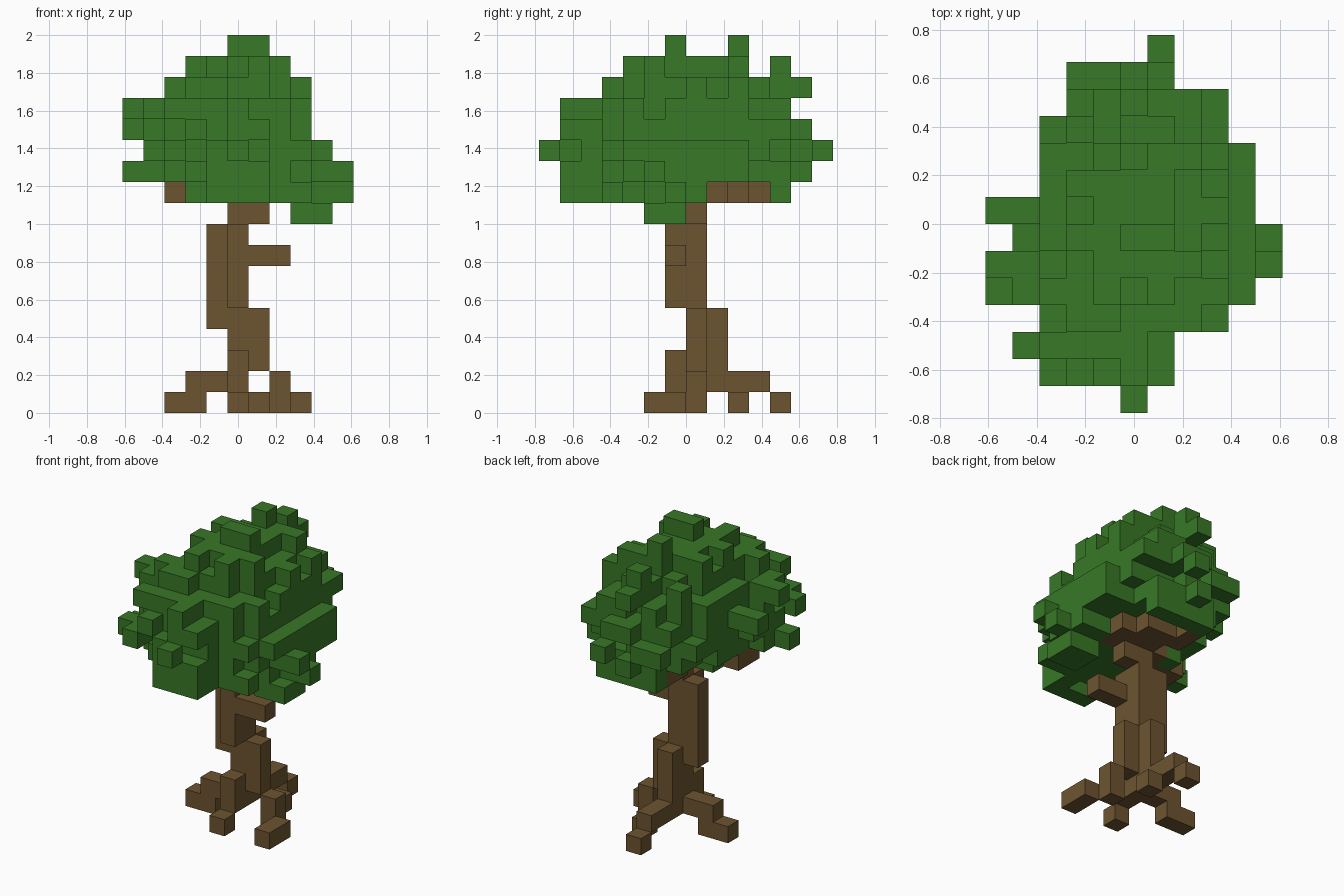
import bpy, bmesh, random
from mathutils import Vector

if "Cube" in bpy.data.objects:
    bpy.data.objects.remove(bpy.data.objects["Cube"])

random.seed(11)
V = 2 / 18                      # block size
NX, NY = 11, 14


def material(name, rgb):
    m = bpy.data.materials.new(name)
    m.diffuse_color = (*rgb, 1)
    m.use_nodes = True
    m.node_tree.nodes["Principled BSDF"].inputs["Base Color"].default_value = m.diffuse_color
    return m


leaf_green = material("leaf_green", (0.039, 0.188, 0.020))
bark_brown = material("bark_brown", (0.152, 0.088, 0.029))


def box(x0, x1, y0, y1, z0, z1):
    """Set of block cells in an inclusive range."""
    return {(x, y, z) for x in range(x0, x1 + 1)
            for y in range(y0, y1 + 1) for z in range(z0, z1 + 1)}


# Roots: four stepped arms and a stub post in front
roots = (box(8, 8, 5, 6, 0, 0) | box(7, 7, 7, 7, 0, 1)       # right
         | box(5, 5, 5, 5, 0, 0) | box(5, 5, 6, 6, 1, 2)     # front
         | box(2, 3, 7, 7, 0, 0) | box(3, 4, 7, 7, 1, 1)     # left
         | box(5, 5, 9, 10, 1, 1) | box(5, 5, 11, 11, 0, 0)  # back
         | box(6, 6, 9, 9, 0, 0))

# Trunk: lower part offset from the upper part
trunk = (box(5, 5, 7, 8, 1, 4) | box(6, 6, 7, 7, 2, 4)
         | box(4, 4, 7, 7, 4, 8) | box(5, 5, 6, 7, 5, 8))

# Branches: side stub and the spread under the crown
branches = (box(6, 7, 6, 6, 7, 7) | box(5, 6, 7, 7, 9, 9)
            | box(4, 4, 6, 7, 10, 10) | box(3, 3, 6, 6, 10, 10)
            | box(2, 2, 5, 6, 10, 10) | box(6, 7, 7, 8, 10, 10)
            | box(5, 5, 8, 9, 10, 10) | box(4, 4, 9, 10, 10, 10)
            | box(6, 6, 9, 9, 10, 10))
wood = roots | trunk | branches


# Crown outline: allowed cells per layer (front, side) and per row (plan)
def span(a, b):
    return set(range(a, b + 1))


front = {9: {8, 9}, 10: span(3, 10), 11: span(0, 10), 12: span(1, 9),
         13: span(0, 8), 14: span(0, 8), 15: span(2, 8), 16: span(3, 7),
         17: {5, 6}}
side = {9: {5, 6}, 10: span(1, 7) | {11}, 11: span(1, 12), 12: span(0, 13),
        13: span(1, 12), 14: span(1, 11), 15: span(3, 12),
        16: span(4, 9) | {11}, 17: {6, 9}}
plan = {0: {5}, 1: span(2, 6), 2: span(1, 6), 3: span(2, 8),
        4: span(0, 9), 5: span(0, 10), 6: span(1, 10), 7: {0} | span(1, 9),
        8: span(2, 9), 9: span(2, 9), 10: span(2, 8), 11: span(3, 8),
        12: span(3, 6), 13: {6}}
hull = {(x, y, z) for z in front for x in front[z]
        for y in side[z] if x in plan[y]} - wood


def radius(c):
    """Distance from the crown centre, 1 on the crown's surface."""
    x, y, z = c
    return (((x - 5) / 4.5) ** 2 + ((y - 6.5) / 6.1) ** 2
            + ((z - 12) / 4.9) ** 2) ** 0.5


def neighbours(c, cells):
    return sum((c[0] + a, c[1] + b, c[2] + d) in cells for a, b, d in
               ((1, 0, 0), (-1, 0, 0), (0, 1, 0), (0, -1, 0),
                (0, 0, 1), (0, 0, -1)))


# Foliage: rough ellipsoid without pits or loose blocks
foliage = {c for c in sorted(hull)
           if c[2] != 17 and radius(c) < 0.93 + random.uniform(-0.17, 0.15)}
foliage |= {c for c in hull if neighbours(c, foliage | wood) >= 5}
foliage = {c for c in foliage if neighbours(c, foliage) >= 1}

# Twigs that stick out of the crown
twigs = (box(5, 6, 6, 6, 17, 17) | box(5, 5, 9, 9, 16, 17)
         | box(1, 2, 2, 2, 12, 12) | box(7, 8, 11, 11, 13, 13)
         | box(0, 1, 5, 5, 14, 14) | box(0, 1, 7, 7, 13, 13)
         | box(0, 1, 4, 4, 11, 11) | box(10, 10, 5, 5, 11, 11)
         | box(10, 10, 6, 6, 10, 10) | box(5, 5, 0, 0, 12, 12)
         | box(6, 6, 13, 13, 12, 12) | box(5, 5, 11, 11, 16, 16)
         | box(5, 5, 12, 12, 15, 15) | box(8, 9, 5, 6, 9, 9))
foliage = (foliage | twigs) - wood

# Fill any gap in the crown outline with the innermost allowed block
ranked = sorted(hull, key=lambda c: (radius(c), c))
for i, j in ((0, 2), (1, 2), (0, 1)):
    seen = {(c[i], c[j]) for c in foliage}
    for c in ranked:
        if (c[i], c[j]) not in seen:
            seen.add((c[i], c[j]))
            foliage.add(c)

occupied = wood | foliage

# Each cell side: outward direction and its two in-plane axes
SIDES = []
for a in range(3):
    for s in (-1, 1):
        d = Vector((0, 0, 0))
        d[a] = s
        u = Vector((0, 0, 0))
        u[(a + 1) % 3] = 1
        SIDES.append((d, u, d.cross(u)))


def build(name, cells, mat):
    """Mesh of all exposed sides of a group of blocks."""
    bm = bmesh.new()
    for c in sorted(cells):
        mid = Vector((c[0] + 0.5 - NX / 2, c[1] + 0.5 - NY / 2, c[2] + 0.5))
        for d, u, w in SIDES:
            if tuple(int(c[i] + d[i]) for i in range(3)) in occupied:
                continue
            o = mid + d * 0.5
            corners = [o + (u * p + w * q) * 0.5
                       for p, q in ((-1, -1), (1, -1), (1, 1), (-1, 1))]
            bm.faces.new([bm.verts.new(k * V) for k in corners])
    bmesh.ops.remove_doubles(bm, verts=bm.verts, dist=0.001)
    me = bpy.data.meshes.new(name)
    bm.to_mesh(me)
    bm.free()
    me.materials.append(mat)
    bpy.context.collection.objects.link(bpy.data.objects.new(name, me))


build("roots", roots, bark_brown)
build("trunk", trunk - roots, bark_brown)
build("branches", branches - trunk, bark_brown)
build("foliage", foliage, leaf_green)
